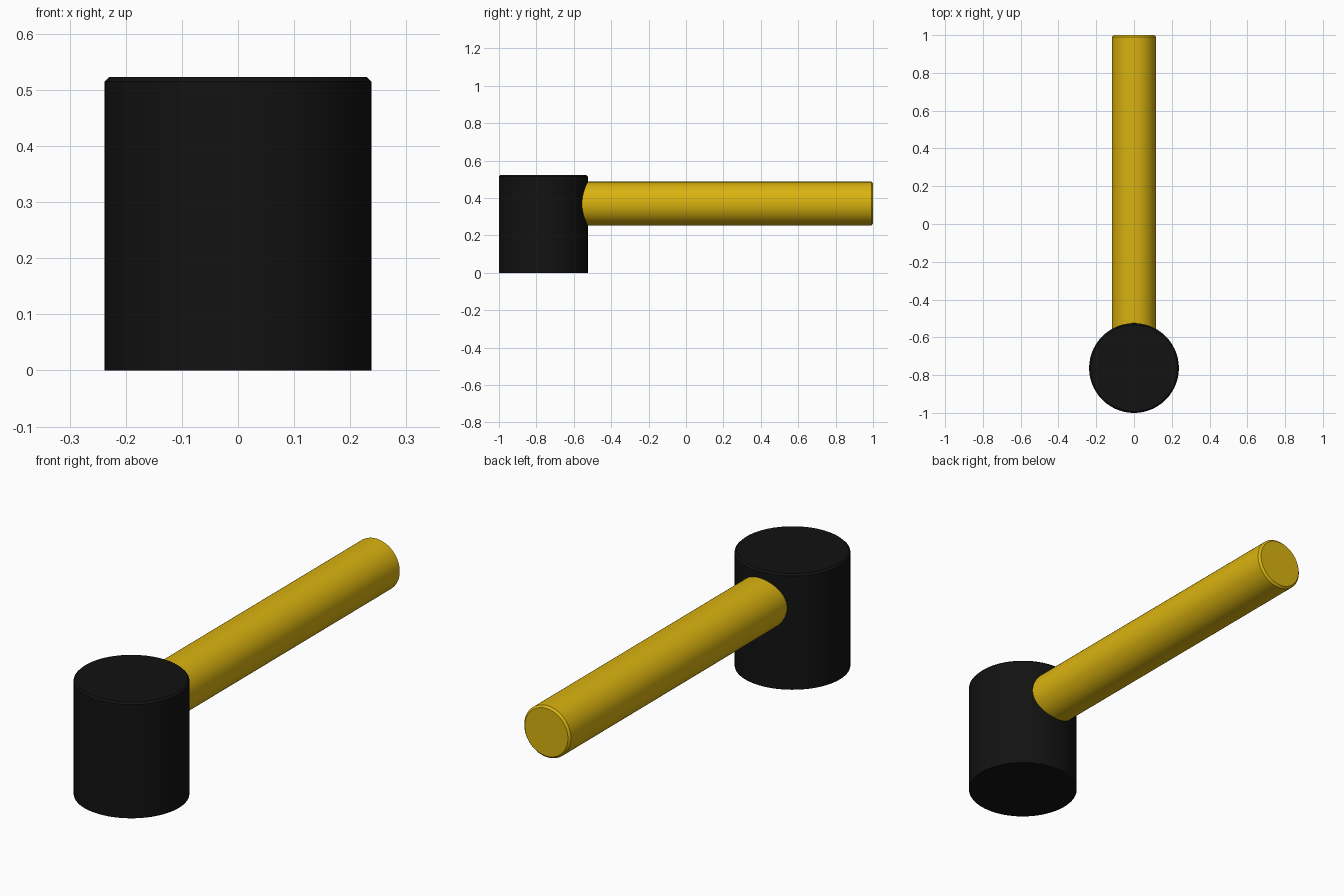
import bpy, bmesh, math
from mathutils import Matrix, Vector

if "Cube" in bpy.data.objects:
    bpy.data.objects.remove(bpy.data.objects["Cube"])


def material(name, color):
    m = bpy.data.materials.new(name)
    m.diffuse_color = color
    m.use_nodes = True
    m.node_tree.nodes["Principled BSDF"].inputs["Base Color"].default_value = m.diffuse_color
    return m


def rod(name, radius, length, chamfer, matrix, mat):
    """Capped cylinder along local +z with its far rim chamfered."""
    bm = bmesh.new()
    bmesh.ops.create_cone(bm, cap_ends=True, segments=96, radius1=radius, radius2=radius,
                          depth=length, matrix=Matrix.Translation((0, 0, length / 2)))
    rim = [e for e in bm.edges if all(v.co.z > length - 1e-4 for v in e.verts)]
    bmesh.ops.bevel(bm, geom=rim, offset=chamfer, segments=1, affect='EDGES')
    bmesh.ops.transform(bm, matrix=matrix, verts=bm.verts)
    mesh = bpy.data.meshes.new(name)
    bm.to_mesh(mesh)
    bm.free()
    mesh.materials.append(mat)
    ob = bpy.data.objects.new(name, mesh)
    bpy.context.collection.objects.link(ob)
    bpy.ops.object.select_all(action='DESELECT')
    ob.select_set(True)
    bpy.context.view_layer.objects.active = ob
    bpy.ops.object.shade_smooth_by_angle(angle=math.radians(30))
    return ob


black = material("black_rubber", (0.006, 0.006, 0.006, 1))
yellow = material("yellow_wood", (0.70, 0.45, 0.005, 1))

# upright mallet head
rod("mallet_head", 0.2375, 0.523, 0.008, Matrix.Translation((0, -0.7625, 0)), black)

# handle, running from inside the head towards the back
rod("handle", 0.117, 1.72, 0.009,
    Matrix.Translation((0, -0.72, 0.37)) @ Matrix.Rotation(math.radians(-90), 4, 'X'), yellow)
